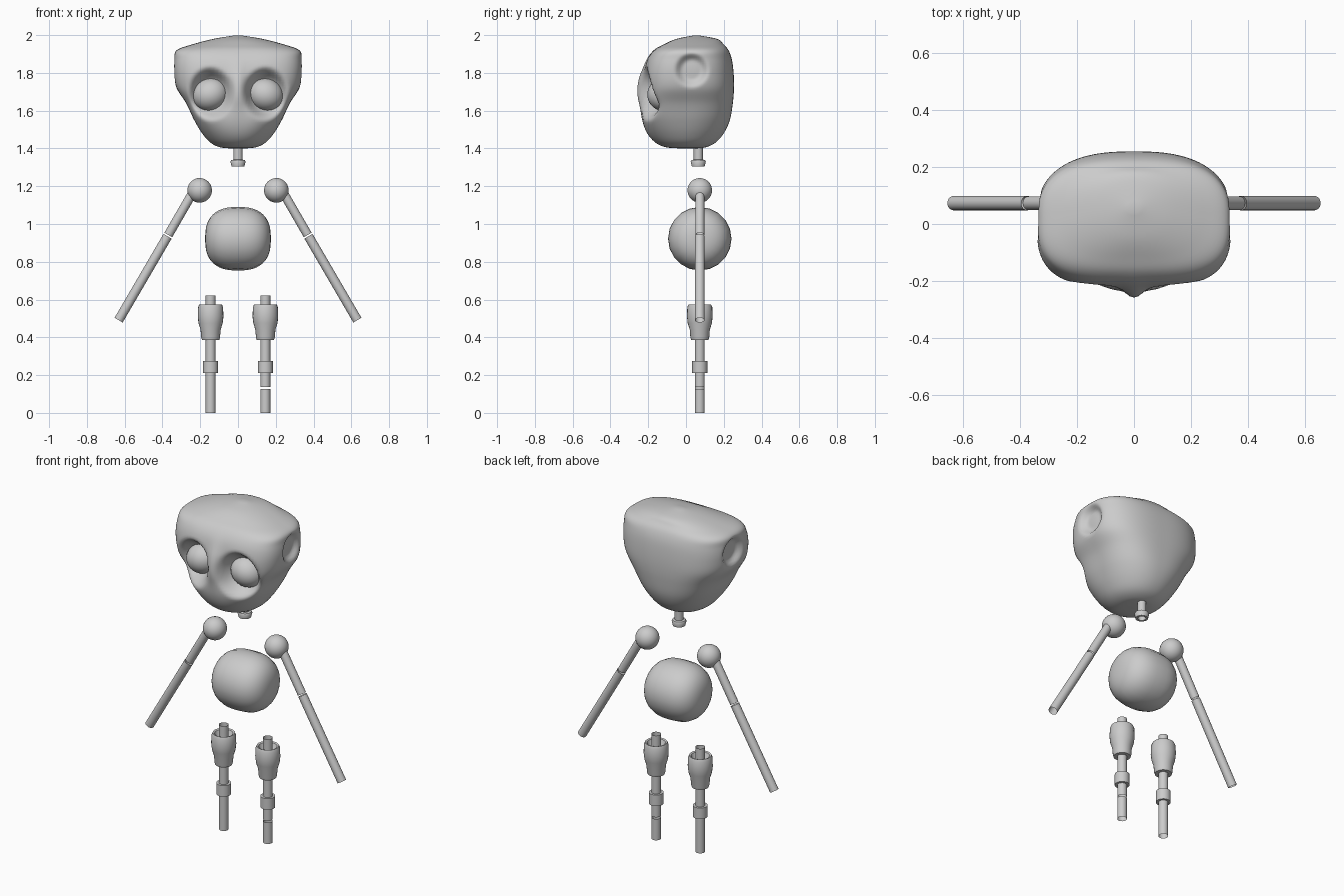
import bpy, bmesh, math
from mathutils import Vector

old = bpy.data.objects.get("Cube")
if old:
    bpy.data.objects.remove(old)

grey = bpy.data.materials.new("plain_grey")
grey.use_nodes = True
colour = (0.6, 0.6, 0.6, 1)
grey.diffuse_color = colour
grey.node_tree.nodes["Principled BSDF"].inputs["Base Color"].default_value = colour

DEPTH = 0.073  # y of the skeleton's centre line


def finish(bm, name, angle=40):
    bmesh.ops.recalc_face_normals(bm, faces=bm.faces)
    mesh = bpy.data.meshes.new(name)
    bm.to_mesh(mesh)
    bm.free()
    mesh.materials.append(grey)
    obj = bpy.data.objects.new(name, mesh)
    bpy.context.collection.objects.link(obj)
    bpy.ops.object.select_all(action='DESELECT')
    obj.select_set(True)
    bpy.context.view_layer.objects.active = obj
    bpy.ops.object.shade_smooth_by_angle(angle=math.radians(angle))
    return obj


def skin(bm, rings):
    """Join successive closed rings of points with quads."""
    loops = [[bm.verts.new(p) for p in ring] for ring in rings]
    for a, b in zip(loops, loops[1:]):
        for i in range(len(a)):
            j = (i + 1) % len(a)
            bm.faces.new((a[i], a[j], b[j], b[i]))
    return loops


def lathe(name, profile, start, axis=(0, 0, 1), sides=24, cap=False):
    """Turn (radius, distance) points about an axis."""
    turn = Vector(axis).to_track_quat('Z', 'Y')
    rings = []
    for r, h in profile:
        ring = []
        for i in range(sides):
            a = math.tau * i / sides
            ring.append(Vector(start) + turn @ Vector((r * math.cos(a), r * math.sin(a), h)))
        rings.append(ring)
    bm = bmesh.new()
    loops = skin(bm, rings)
    if cap:
        bm.faces.new(loops[0])
        bm.faces.new(loops[-1])
    return finish(bm, name)


def tube(name, start, end, radius):
    path = Vector(end) - Vector(start)
    return lathe(name, [(radius, 0), (radius, path.length)], start, path)


def ball(name, centre, radii, tilt=0):
    bm = bmesh.new()
    bmesh.ops.create_uvsphere(bm, u_segments=32, v_segments=20, radius=1)
    obj = finish(bm, name, 60)
    obj.location, obj.scale = centre, radii
    obj.rotation_euler.y = tilt
    return obj


def smoothstep(t):
    t = min(1, max(0, t))
    return t * t * (3 - 2 * t)


# Head levels: height, half width, front y, back y
LEVELS = [
    (1.400, 0.02, 0.00, 0.04), (1.405, 0.09, -0.10, 0.10),
    (1.43, 0.145, -0.16, 0.155), (1.48, 0.19, -0.205, 0.20),
    (1.55, 0.232, -0.23, 0.232), (1.64, 0.275, -0.232, 0.248),
    (1.72, 0.325, -0.225, 0.254), (1.80, 0.34, -0.222, 0.252),
    (1.87, 0.338, -0.205, 0.243), (1.92, 0.325, -0.17, 0.225),
    (1.95, 0.245, -0.12, 0.20), (1.98, 0.13, -0.05, 0.165),
    (1.998, 0.02, 0.04, 0.07),
]


def level_at(t):
    """Smooth interpolation through the head levels."""
    i = min(int(t), len(LEVELS) - 2)
    f = t - i
    pick = [LEVELS[min(max(k, 0), len(LEVELS) - 1)] for k in range(i - 1, i + 3)]
    return [0.5 * (2 * b + (c - a) * f + (2 * a - 5 * b + 4 * c - d) * f * f
                   + (3 * b - a - 3 * c + d) * f ** 3) for a, b, c, d in zip(*pick)]


def sculpt(x, y, z):
    side = math.copysign(1, x)
    if y < 0:
        # nose ridge
        y -= 0.032 * math.exp(-(x / 0.04) ** 2 - ((z - 1.72) / 0.10) ** 2)
        # eye sockets
        d = math.hypot((abs(x) - 0.147) / 0.125, (z - 1.69) / 0.15)
        y += 0.09 * smoothstep((1 - d) * 1.8)
    # ear hollows
    if abs(x) > 0.2:
        d = math.hypot(y - 0.03, z - 1.815) / 0.095
        x -= side * 0.035 * smoothstep((1 - d) * 2)
    return x, y, z


# Head
AROUND, STEPS = 120, 6
rings = []
for k in range((len(LEVELS) - 1) * STEPS + 1):
    z, w, front, back = level_at(k / STEPS)
    mid, half = (front + back) / 2, (back - front) / 2
    boxy = smoothstep((z - 1.42) / 0.25) * smoothstep((2.0 - z) / 0.1)
    ring = []
    for i in range(AROUND):
        a = math.tau * i / AROUND
        c, s = math.cos(a), math.sin(a)
        n = 2.1 + boxy * (1.2 if s < 0 else 0.5)
        r = (abs(c) ** n + abs(s) ** n) ** (-1 / n)
        ring.append(sculpt(w * r * c, mid + half * r * s, z))
    rings.append(ring)
bm = bmesh.new()
loops = skin(bm, rings)
bm.faces.new(loops[0])
bm.faces.new(loops[-1])
finish(bm, "head", 70)

# Neck with a flared open foot
lathe("neck", [(0.022, 0.03), (0.022, 0), (0.034, 0), (0.04, 0.025), (0.036, 0.033),
               (0.024, 0.036), (0.024, 0.15)], (0, 0.065, 1.305))

# Torso: rounded drum turned about the sideways axis
drum = []
for i in range(25):
    a = math.pi * (0.01 + 0.98 * i / 24)
    drum.append((0.168 * math.sin(a) ** 0.78,
                 -0.174 * math.copysign(abs(math.cos(a)) ** 0.78, math.cos(a))))
lathe("torso", drum, (0, DEPTH, 0.922), (1, 0, 0), 20, True)

# Thigh: hollow cup around the leg rod
THIGH = [(0.026, 0.53), (0.04, 0.545), (0.05, 0.57), (0.06, 0.574), (0.066, 0.56),
         (0.068, 0.51), (0.064, 0.475), (0.053, 0.44), (0.05, 0.40), (0.046, 0.387),
         (0.026, 0.387)]
KNEE = [(0.026, 0.21), (0.04, 0.21), (0.04, 0.276), (0.026, 0.276)]

for side, label in ((1, "left"), (-1, "right")):
    ball(label + "_eye", (side * 0.146, -0.115, 1.685), (0.096, 0.09, 0.086), side * 0.35)
    ball(label + "_shoulder", (side * 0.203, DEPTH, 1.178), (0.065,) * 3)

    # Arm in two lengths with a narrow elbow gap
    arm = [(side * x, DEPTH, z) for x, z in
           ((0.243, 1.16), (0.369, 0.942), (0.373, 0.935), (0.632, 0.491))]
    tube(label + "_upper_arm", arm[0], arm[1], 0.024)
    tube(label + "_forearm", arm[2], arm[3], 0.025)

    # Leg rod, parted at the left shin only
    foot = (side * 0.145, DEPTH, 0)
    cuts = [(0, 0.127), (0.137, 0.622)] if side > 0 else [(0, 0.622)]
    for part, (low, high) in zip(("shin", "leg"), cuts):
        tube(label + "_" + part, (foot[0], DEPTH, low), (foot[0], DEPTH, high), 0.026)
    lathe(label + "_knee", KNEE, foot)
    lathe(label + "_thigh", THIGH, foot)
